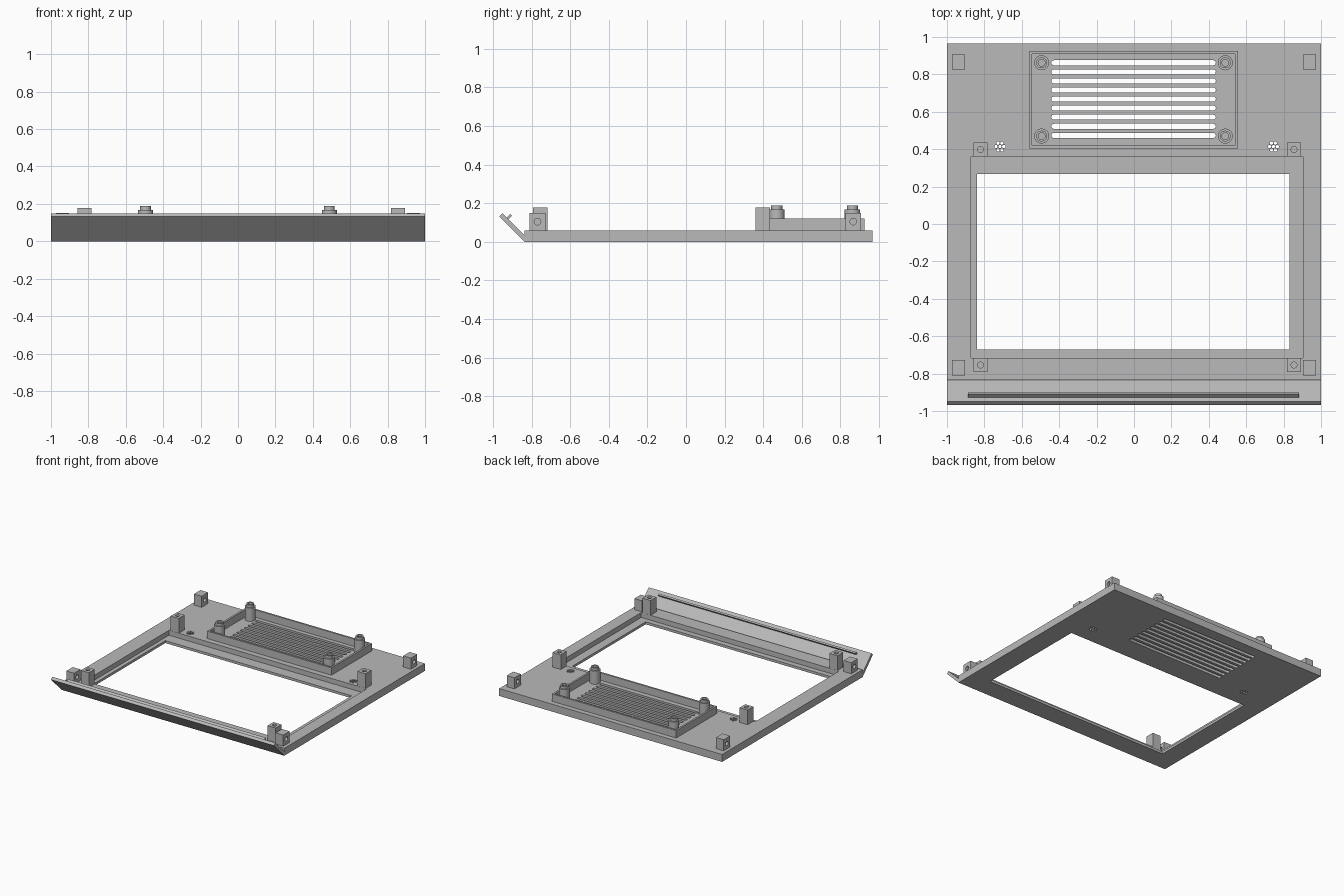
import bpy, bmesh, math
from mathutils import Matrix

if "Cube" in bpy.data.objects:
    bpy.data.objects.remove(bpy.data.objects["Cube"])

grey = bpy.data.materials.new("plain grey")
grey.diffuse_color = (0.49, 0.49, 0.49, 1)
grey.use_nodes = True
grey.node_tree.nodes["Principled BSDF"].inputs["Base Color"].default_value = grey.diffuse_color


def finish(name, bm):
    bmesh.ops.recalc_face_normals(bm, faces=bm.faces)
    me = bpy.data.meshes.new(name)
    bm.to_mesh(me)
    bm.free()
    me.materials.append(grey)
    ob = bpy.data.objects.new(name, me)
    bpy.context.collection.objects.link(ob)
    return ob


def add_box(bm, x0, x1, y0, y1, z0, z1):
    m = Matrix.Translation(((x0 + x1) / 2, (y0 + y1) / 2, (z0 + z1) / 2))
    bmesh.ops.create_cube(bm, size=1, matrix=m @ Matrix.Diagonal((x1 - x0, y1 - y0, z1 - z0, 1)))


def box(name, *dims):
    bm = bmesh.new()
    add_box(bm, *dims)
    return finish(name, bm)


def add_cyl(bm, x, y, z, r, depth, axis='Z', n=24):
    m = Matrix.Translation((x, y, z))
    if axis == 'X':
        m = m @ Matrix.Rotation(math.pi / 2, 4, 'Y')
    bmesh.ops.create_cone(bm, cap_ends=True, segments=n, radius1=r, radius2=r, depth=depth, matrix=m)


def prism(bm, pts, to3d, shift):
    """Extrude a flat outline into a solid."""
    f = bm.faces.new([bm.verts.new(to3d(*p)) for p in pts])
    new = bmesh.ops.extrude_face_region(bm, geom=[f])['geom']
    bmesh.ops.translate(bm, vec=shift, verts=[v for v in new if isinstance(v, bmesh.types.BMVert)])


def cut(ob, cutter):
    mod = ob.modifiers.new("cut", 'BOOLEAN')
    mod.operation, mod.solver, mod.object = 'DIFFERENCE', 'EXACT', cutter
    bpy.context.view_layer.objects.active = ob
    bpy.ops.object.modifier_apply(modifier=mod.name)
    bpy.data.objects.remove(cutter, do_unlink=True)


def smooth(ob):
    bpy.ops.object.select_all(action='DESELECT')
    ob.select_set(True)
    bpy.context.view_layer.objects.active = ob
    bpy.ops.object.shade_smooth_by_angle(angle=math.radians(30))


# Base plate with screen recess and opening
T = 0.06
plate = box("base_plate", -1, 1, -0.835, 0.966, 0, T)
cut(plate, box("recess_cutter", -0.872, 0.903, -0.716, 0.36, 0.02, 0.3))
cut(plate, box("opening_cutter", -0.84, 0.832, -0.672, 0.268, -0.1, 0.1))

# Round-ended vent slots and small hole clusters
bm = bmesh.new()
r = 0.0135
for i in range(9):
    y = 0.474 + i * 0.0485
    pts = []
    for cx, start in ((0.4375 - r, -90), (-0.4425 + r, 90)):
        for k in range(9):
            a = math.radians(start + k * 22.5)
            pts.append((cx + r * math.cos(a), y + r * math.sin(a)))
    prism(bm, pts, lambda px, py: (px, py, -0.05), (0, 0, 0.2))
for cx in (-0.717, 0.745):
    add_cyl(bm, cx, 0.414, 0.03, 0.009, 0.2, n=12)
    for k in range(6):
        a = k * math.pi / 3
        add_cyl(bm, cx + 0.021 * math.cos(a), 0.414 + 0.021 * math.sin(a), 0.03, 0.009, 0.2, n=12)
cut(plate, finish("slot_cutter", bm))
smooth(plate)

# Slanted front lip and the thin ridge on its inner face
for name, x0, x1, pts in (
        ("front_lip", -1, 1, [(-0.835, 0), (-0.967, 0.132), (-0.95, 0.149), (-0.835, 0.034)]),
        ("lip_ridge", -0.888, 0.883, [(-0.930, 0.125), (-0.910, 0.145), (-0.901, 0.136), (-0.921, 0.116)])):
    bm = bmesh.new()
    prism(bm, pts, lambda py, pz: (x0, py, pz), (x1 - x0, 0, 0))
    finish(name, bm)

# Raised frame around the vent
frame = box("vent_frame", -0.56, 0.555, 0.405, 0.925, T, 0.12)
cut(frame, box("frame_cutter", -0.545, 0.54, 0.42, 0.91, 0, 0.3))

# Stepped screw bosses inside the frame, as turned profiles
for x in (-0.494, 0.488):
    for y in (0.47, 0.862):
        bm = bmesh.new()
        prof = [(0, T), (0.04, T), (0.04, 0.167), (0.029, 0.167), (0.029, 0.188),
                (0.018, 0.188), (0.018, 0.08), (0, 0.08)]
        vs = [bm.verts.new((x + pr, y, pz)) for pr, pz in prof]
        es = [bm.edges.new(p) for p in zip(vs, vs[1:])]
        bmesh.ops.spin(bm, geom=vs + es, cent=(x, y, 0), axis=(0, 0, 1),
                       angle=2 * math.pi, steps=32, use_duplicate=False)
        bmesh.ops.remove_doubles(bm, verts=bm.verts, dist=1e-4)
        smooth(finish("screw_boss", bm))

# Screen posts with a hole in the top
for x0 in (-0.857, 0.819):
    for y0 in (-0.791, 0.361):
        post = box("screen_post", x0, x0 + 0.073, y0, y0 + 0.074, T, 0.179)
        bm = bmesh.new()
        add_cyl(bm, x0 + 0.0365, y0 + 0.037, 0.16, 0.016, 0.12)
        cut(post, finish("post_cutter", bm))
        smooth(post)

# Corner blocks with a sideways hole
for s in (-1, 1):
    for y0 in (-0.81, 0.825):
        xa, xb = sorted((s * 0.904, s * 0.973))
        block = box("corner_block", xa, xb, y0, y0 + 0.082, T, 0.15)
        bm = bmesh.new()
        add_cyl(bm, s * 0.94, y0 + 0.041, 0.105, 0.017, 0.2, 'X')
        cut(block, finish("block_cutter", bm))
        smooth(block)
